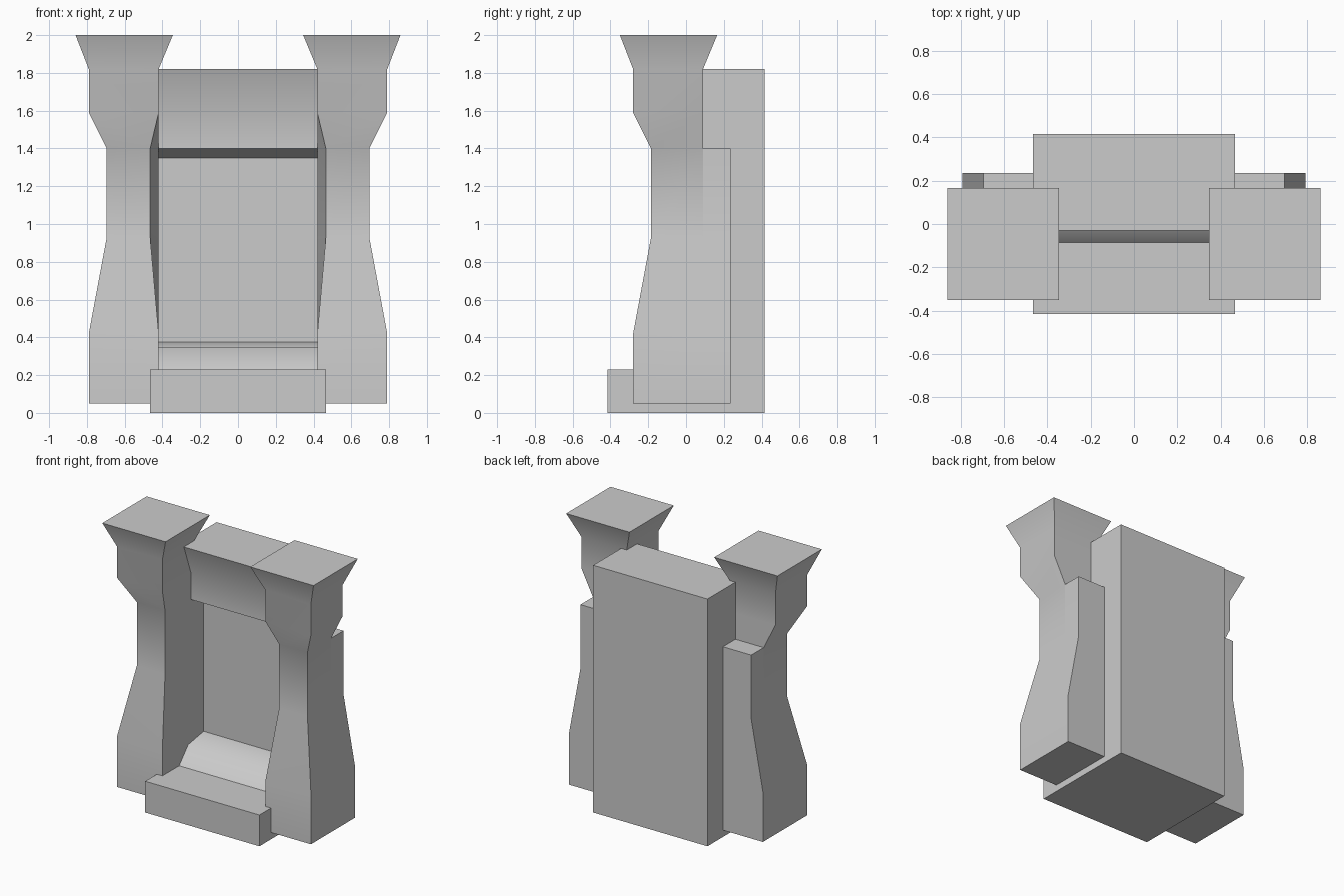
import bpy
import bmesh
import math

cube = bpy.data.objects.get("Cube")
if cube:
    bpy.data.objects.remove(cube, do_unlink=True)

stone = bpy.data.materials.new("grey_stone")
stone.use_nodes = True
stone.diffuse_color = (0.6, 0.6, 0.6, 1)
stone.node_tree.nodes["Principled BSDF"].inputs["Base Color"].default_value = (0.6, 0.6, 0.6, 1)


def loft(name, rings):
    """Skin a stack of matching outlines and cap both ends."""
    bm = bmesh.new()
    loops = [[bm.verts.new(p) for p in ring] for ring in rings]
    n = len(loops[0])
    for low, high in zip(loops, loops[1:]):
        for i in range(n):
            j = (i + 1) % n
            bm.faces.new((low[i], low[j], high[j], high[i]))
    bm.faces.new(loops[0])
    bm.faces.new(loops[-1])
    bmesh.ops.recalc_face_normals(bm, faces=bm.faces)
    mesh = bpy.data.meshes.new(name)
    bm.to_mesh(mesh)
    bm.free()
    mesh.materials.append(stone)
    obj = bpy.data.objects.new(name, mesh)
    bpy.context.collection.objects.link(obj)
    bpy.ops.object.select_all(action="DESELECT")
    obj.select_set(True)
    bpy.context.view_layer.objects.active = obj
    bpy.ops.object.shade_smooth_by_angle(angle=math.radians(40))
    return obj


def extrude_profile(name, half_width, profile):
    """Sweep a (y, z) outline across the width."""
    return loft(name, [[(x, y, z) for y, z in profile] for x in (-half_width, half_width)])


# Base slab, with the wide back body rising from it
extrude_profile("base_and_back", 0.465, [
    (-0.415, 0), (0.415, 0), (0.415, 1.82), (0.09, 1.82), (0.09, 1.40),
    (0.2, 1.40), (0.2, 0.23), (-0.415, 0.23)])

# Sloping sill below the recessed panel
extrude_profile("sill", 0.42, [
    (-0.085, 0.23), (0.02, 0.345), (0.2, 0.375), (0.2, 0.23)])

# Flared lintel above the recessed panel
extrude_profile("lintel", 0.42, [
    (0.2, 1.35), (0.055, 1.40), (0.055, 1.59), (-0.03, 1.82), (0.09, 1.82),
    (0.09, 1.40), (0.2, 1.40)])

# Pillar levels: height, outer x, front inner x, back inner x, front y, back y
levels = [
    (0.05, 0.79, 0.42, 0.42, -0.28, 0.09),
    (0.42, 0.79, 0.42, 0.42, -0.28, 0.09),
    (0.93, 0.695, 0.465, 0.42, -0.185, 0.09),
    (1.40, 0.695, 0.465, 0.42, -0.185, 0.09),
    (1.59, 0.79, 0.42, 0.42, -0.28, 0.09),
    (1.82, 0.79, 0.42, 0.42, -0.28, 0.09),
    (2.00, 0.86, 0.345, 0.345, -0.35, 0.165),
]

for side, s in (("left", 1), ("right", -1)):
    # Waisted pillar with a flared top
    loft(side + "_pillar", [
        [(s * out, front, z), (s * out, back, z), (s * rear_in, back, z), (s * front_in, front, z)]
        for z, out, front_in, rear_in, front, back in levels])
    # Buttress behind the lower pillar, following its outer edge
    loft(side + "_buttress", [
        [(s * out, back, z), (s * out, 0.235, z), (s * 0.42, 0.235, z), (s * 0.42, back, z)]
        for z, out, _, _, _, back in levels[:4]])
